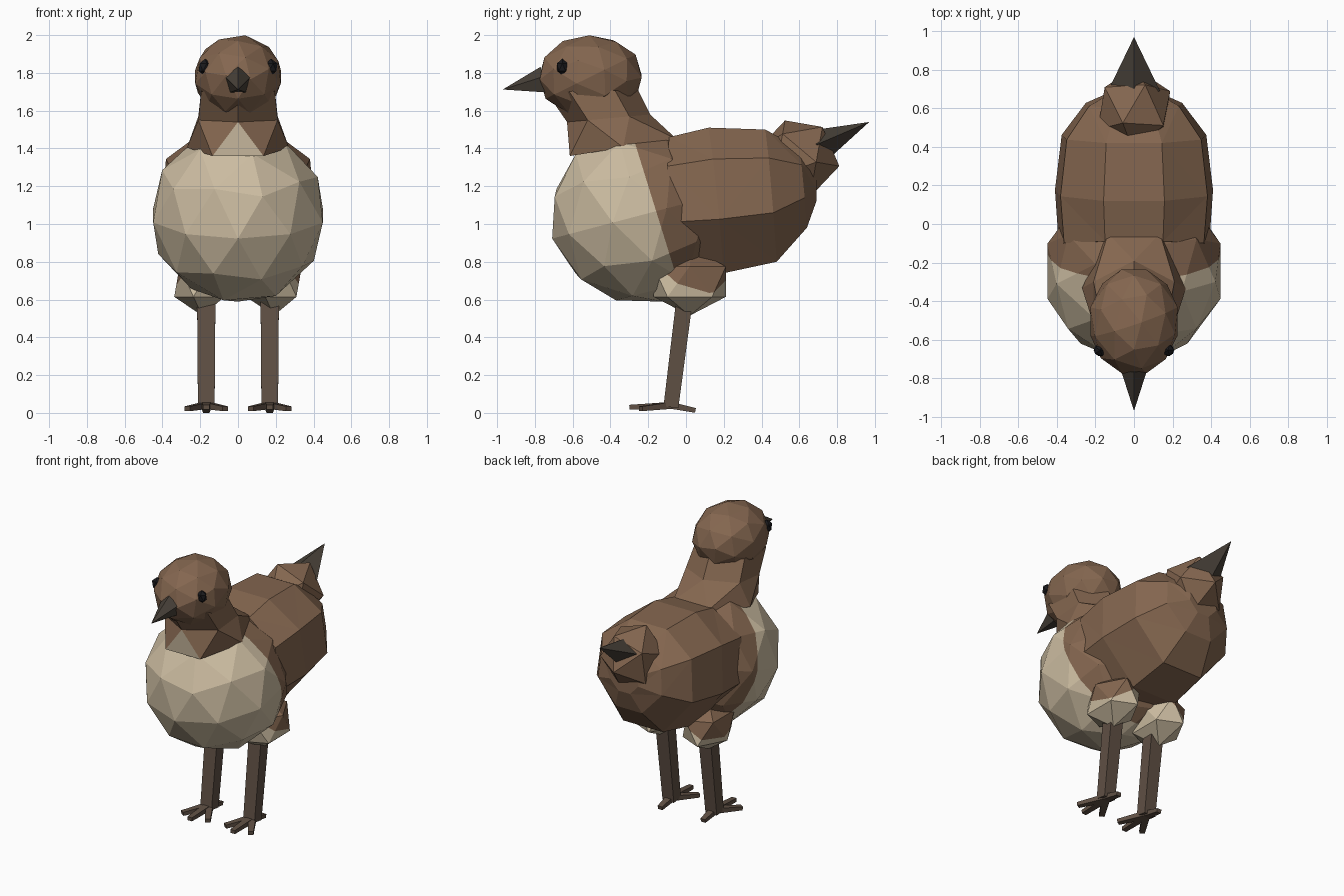
import bpy, bmesh, math
from mathutils import Vector, Matrix

if "Cube" in bpy.data.objects:
    bpy.data.objects.remove(bpy.data.objects["Cube"])


def material(name, rgb):
    m = bpy.data.materials.new(name)
    m.diffuse_color = (*rgb, 1)
    m.use_nodes = True
    m.node_tree.nodes["Principled BSDF"].inputs["Base Color"].default_value = m.diffuse_color
    return m


BROWN = material("brown feathers", (0.232, 0.134, 0.079))
CREAM = material("cream feathers", (0.61, 0.51, 0.36))
SKIN = material("leg brown", (0.115, 0.080, 0.058))
HORN = material("dark horn", (0.064, 0.052, 0.040))
BLACK = material("eye black", (0.010, 0.010, 0.012))


def finish(bm, name, mats, rule=None):
    """Turn a bmesh into a flat shaded object; rule gives each face its slot."""
    bmesh.ops.recalc_face_normals(bm, faces=bm.faces[:])
    bm.normal_update()
    if rule:
        for f in bm.faces:
            f.material_index = int(rule(f.calc_center_median(), f.normal))
    me = bpy.data.meshes.new(name)
    bm.to_mesh(me)
    bm.free()
    for m in mats:
        me.materials.append(m)
    ob = bpy.data.objects.new(name, me)
    bpy.context.collection.objects.link(ob)
    return ob


def ball(name, centre, radii, mats, detail=2, tilt=0, cut=None):
    """Faceted ellipsoid; cut = (point, normal) colours the normal side."""
    bm = bmesh.new()
    bmesh.ops.create_icosphere(bm, subdivisions=detail, radius=1)
    bmesh.ops.transform(bm, verts=bm.verts[:], matrix=Matrix.Translation(centre)
                        @ Matrix.Diagonal((*radii, 1))
                        @ Matrix.Rotation(math.radians(tilt), 4, 'X'))
    rule = None
    if cut:
        p, n = Vector(cut[0]), Vector(cut[1])
        bmesh.ops.bisect_plane(bm, geom=bm.verts[:] + bm.edges[:] + bm.faces[:],
                               plane_co=p, plane_no=n, dist=1e-4)
        rule = lambda c, _: (c - p).dot(n) > 0
    return finish(bm, name, mats, rule)


def ring(bm, first, last, half_width, n, shift, lift=0.0, narrow=1.0):
    """Loop spanning two (y, z) points; lift raises the sides, narrow thins the upper half."""
    angles = [2 * math.pi * (i + shift) / n for i in range(n)]
    kc = max(math.cos(a) for a in angles)
    ks = max(math.sin(a) for a in angles)
    a, b = Vector((0, *first)), Vector((0, *last))
    mid, half = (a + b) / 2, (a - b) / 2
    verts = []
    for t in angles:
        s, c = math.sin(t), math.cos(t)
        w = half_width * (narrow if c > 0.1 else 1)
        side = lift * s * s if abs(c) < 0.7 else 0
        verts.append(bm.verts.new(mid + half * c / kc + Vector((w * s / ks, 0, side))))
    return verts


def beam(bm, a, b, width, height, taper):
    """Four sided bar from a to b."""
    a, b = Vector(a), Vector(b)
    d = b - a
    vs = bmesh.ops.create_cube(bm, size=1)["verts"]
    for v in vs:
        if v.co.z > 0:
            v.co.x *= taper
            v.co.y *= taper
    bmesh.ops.transform(bm, verts=vs, matrix=Matrix.Translation((a + b) / 2)
                        @ d.to_track_quat('Z', 'Y').to_matrix().to_4x4()
                        @ Matrix.Diagonal((width, height, d.length, 1)))


def spike(name, base, tip):
    bm = bmesh.new()
    vs = [bm.verts.new(p) for p in base]
    t = bm.verts.new(tip)
    bm.faces.new(vs)
    for i in range(len(vs)):
        bm.faces.new((vs[i - 1], vs[i], t))
    finish(bm, name, [HORN])


# Breast: cream in front, brown behind a slanted line
ball("breast", (0, -0.245, 1.045), (0.472, 0.48, 0.472), [BROWN, CREAM],
     tilt=15, cut=((0, -0.28, 1.46), (0, -0.74, -0.23)))

# Rear body: lofted sections, rounded off behind
bm = bmesh.new()
sections = [((-0.09, 1.46), (-0.12, 0.74), 0.39), ((0.12, 1.51), (0.20, 0.74), 0.41),
            ((0.42, 1.50), (0.48, 0.80), 0.375), ((0.60, 1.40), (0.64, 0.98), 0.25),
            ((0.69, 1.30), (0.69, 1.12), 0.11)]
rings = [ring(bm, *s, 8, 0.5, 0.07 * s[2] / 0.41, 0.93) for s in sections]
bm.faces.new(rings[0])
for lo, hi in zip(rings, rings[1:]):
    for i in range(8):
        bm.faces.new((lo[i - 1], lo[i], hi[i], hi[i - 1]))
bm.faces.new(rings[-1])
bmesh.ops.triangulate(bm, faces=bm.faces[:])
finish(bm, "rear_body", [BROWN])

# Tail root and tail
ball("tail_root", (0, 0.59, 1.345), (0.21, 0.225, 0.222), [BROWN], detail=1, tilt=-100)
spike("tail", [(0, 0.66, 1.495), (0.135, 0.69, 1.42), (0, 0.75, 1.34), (-0.135, 0.69, 1.42)],
      (0, 0.97, 1.54))

# Neck: staggered six sided rings with a cream triangle at the throat
bm = bmesh.new()
low = ring(bm, (-0.615, 1.36), (-0.05, 1.45), 0.27, 6, 0.5)
mid = ring(bm, (-0.63, 1.54), (-0.19, 1.58), 0.21, 6, 0)
top = ring(bm, (-0.74, 1.70), (-0.255, 1.71), 0.195, 6, 0)
for i in range(6):
    bm.faces.new((low[i - 1], low[i], mid[i]))
    bm.faces.new((mid[i - 1], low[i - 1], mid[i]))
    bm.faces.new((mid[i - 1], mid[i], top[i], top[i - 1]))
bm.faces.new(low)
bm.faces.new(top)
finish(bm, "neck", [BROWN, CREAM],
       lambda c, n: abs(c.x) < 0.02 and n.y < -0.3 and 1.38 < c.z < 1.5)

# Head and beak
ball("head", (0, -0.505, 1.78), (0.238, 0.28, 0.222), [BROWN], tilt=31.7)
spike("beak", [(0.072 * math.sin(2 * math.pi * i / 5),
                -0.75 - 0.02 * math.cos(2 * math.pi * i / 5),
                1.757 + 0.075 * math.cos(2 * math.pi * i / 5)) for i in range(5)],
      (0, -0.97, 1.712))

for s, side in ((-1, "left"), (1, "right")):
    # Eye
    ball(side + "_eye", (s * 0.175, -0.655, 1.83), (0.038, 0.034, 0.045), [BLACK], detail=1)
    # Thigh: brown on the upper outside, cream below and inside
    ball(side + "_thigh", (s * 0.19, 0.02, 0.695), (0.165, 0.225, 0.18), [BROWN, CREAM],
         detail=1, cut=((s * 0.30, 0.05, 0.67), (-s * 0.60, -0.25, -0.75)))
    # Leg with three front toes and one back toe
    x = s * 0.168
    bm = bmesh.new()
    beam(bm, (x, 0.0, 0.66), (x, -0.08, 0.03), 0.098, 0.088, 0.9)
    hub = (x, -0.08, 0.04)
    for dx, y, z in ((0, -0.30, 0.03), (-0.10, -0.24, 0.022), (0.10, -0.24, 0.022),
                     (0, 0.05, 0.013)):
        beam(bm, hub, (x + dx, y, z), 0.05, 0.036, 0.7)
    finish(bm, side + "_leg", [SKIN])
